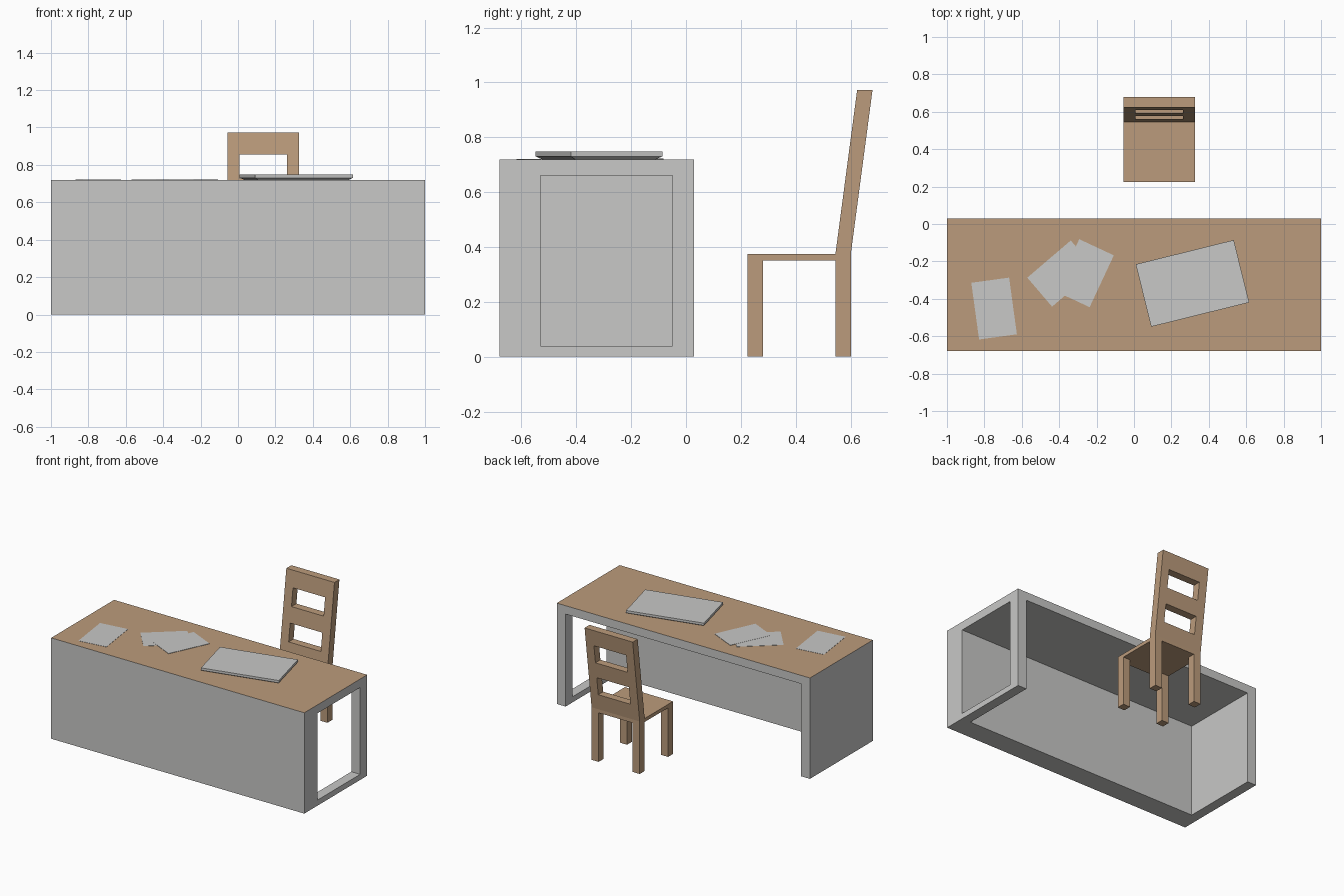
import bpy, bmesh, math
from mathutils import Matrix, Vector

if "Cube" in bpy.data.objects:
    bpy.data.objects.remove(bpy.data.objects["Cube"])


def material(name, rgb):
    m = bpy.data.materials.new(name)
    m.diffuse_color = (*rgb, 1)
    m.use_nodes = True
    m.node_tree.nodes["Principled BSDF"].inputs["Base Color"].default_value = m.diffuse_color
    return m


GREY = material("light grey", (0.58, 0.58, 0.57))
WOOD = material("wood brown", (0.50, 0.33, 0.20))


def finish(name, bm, *mats):
    bmesh.ops.recalc_face_normals(bm, faces=bm.faces)
    me = bpy.data.meshes.new(name)
    bm.to_mesh(me)
    bm.free()
    for m in mats:
        me.materials.append(m)
    ob = bpy.data.objects.new(name, me)
    bpy.context.collection.objects.link(ob)
    return ob


def loft(name, rings, *mats):
    """Closed solid through rings of equal point count."""
    bm = bmesh.new()
    loops = [[bm.verts.new(p) for p in r] for r in rings]
    n = len(loops[0])
    for a, b in zip(loops, loops[1:]):
        for i in range(n):
            j = (i + 1) % n
            bm.faces.new((a[i], a[j], b[j], b[i]))
    bm.faces.new(loops[0])
    bm.faces.new(loops[-1])
    return finish(name, bm, *mats)


def prism(name, x0, x1, yz, *mats):
    return loft(name, [[(x, y, z) for y, z in yz] for x in (x0, x1)], *mats)


def box(name, x, y, z, *mats):
    return prism(name, x[0], x[1], [(y[0], z[0]), (y[1], z[0]), (y[1], z[1]), (y[0], z[1])], *mats)


def rect(w, d, z):
    return [(-w, -d, z), (w, -d, z), (w, d, z), (-w, d, z)]


def place(ob, x, y, angle):
    ob.data.transform(Matrix.Translation((x, y, 0)) @ Matrix.Rotation(math.radians(angle), 4, 'Z'))


# Desk: wooden upper surface on a grey body
YF, YI, YP, YB = -0.68, -0.53, -0.05, 0.03
top = box("desk_top", (-1, 1), (YF, YB), (0.66, 0.72), GREY, WOOD)
for f in top.data.polygons:
    f.material_index = int(f.normal.z > 0.9)
box("desk_front_panel", (-1, 1), (YF, YI), (0, 0.66), GREY)
box("desk_left_panel", (-1, -0.93), (YI, YB), (0, 0.66), GREY)
# Open frame on the right side
box("desk_right_post", (0.93, 1), (YP, YB), (0, 0.66), GREY)
box("desk_right_rail", (0.93, 1), (YI, YP), (0, 0.04), GREY)

# Closed laptop with undercut edge
laptop = loft("laptop", [rect(0.25, 0.152, 0.72), rect(0.27, 0.172, 0.731),
                         rect(0.27, 0.172, 0.748)], GREY)
place(laptop, 0.3125, -0.3175, 13.9)

# Loose paper sheets
for i, (x, y, a) in enumerate([(-0.748, -0.452, 7.8), (-0.388, -0.265, -49.5), (-0.265, -0.263, -25)]):
    z = 0.7215 + 0.001 * (i == 2)
    sheet = loft(f"paper_sheet_{i + 1}", [rect(0.102, 0.153, 0.72), rect(0.102, 0.153, z)], GREY)
    place(sheet, x, y, a)

# Chair seat and legs
CX0, CX1, CY0, CY1 = -0.055, 0.325, 0.225, 0.601
LEG = 0.056
box("chair_seat", (CX0, CX1), (CY0, CY1), (0.35, 0.375), WOOD)
for side, x in (("left", CX0), ("right", CX1 - LEG)):
    for end, y in (("front", CY0), ("back", CY1 - LEG)):
        box(f"chair_{end}_{side}_leg", (x, x + LEG), (y, y + LEG), (0, 0.35), WOOD)


# Leaning backrest: two stiles and three rails
def lean(z0, z1):
    def y(z):
        return 0.545 + (z - 0.375) * 0.079 / 0.597
    return [(y(z0), z0), (y(z0) + LEG, z0), (y(z1) + LEG, z1), (y(z1), z1)]


IX0, IX1 = CX0 + 0.063, CX1 - 0.063
prism("backrest_left_stile", CX0, IX0, lean(0.375, 0.972), WOOD)
prism("backrest_right_stile", IX1, CX1, lean(0.375, 0.972), WOOD)
for name, z0, z1 in (("lower", 0.375, 0.487), ("middle", 0.615, 0.727), ("upper", 0.855, 0.972)):
    prism(f"backrest_{name}_rail", IX0, IX1, lean(z0, z1), WOOD)
